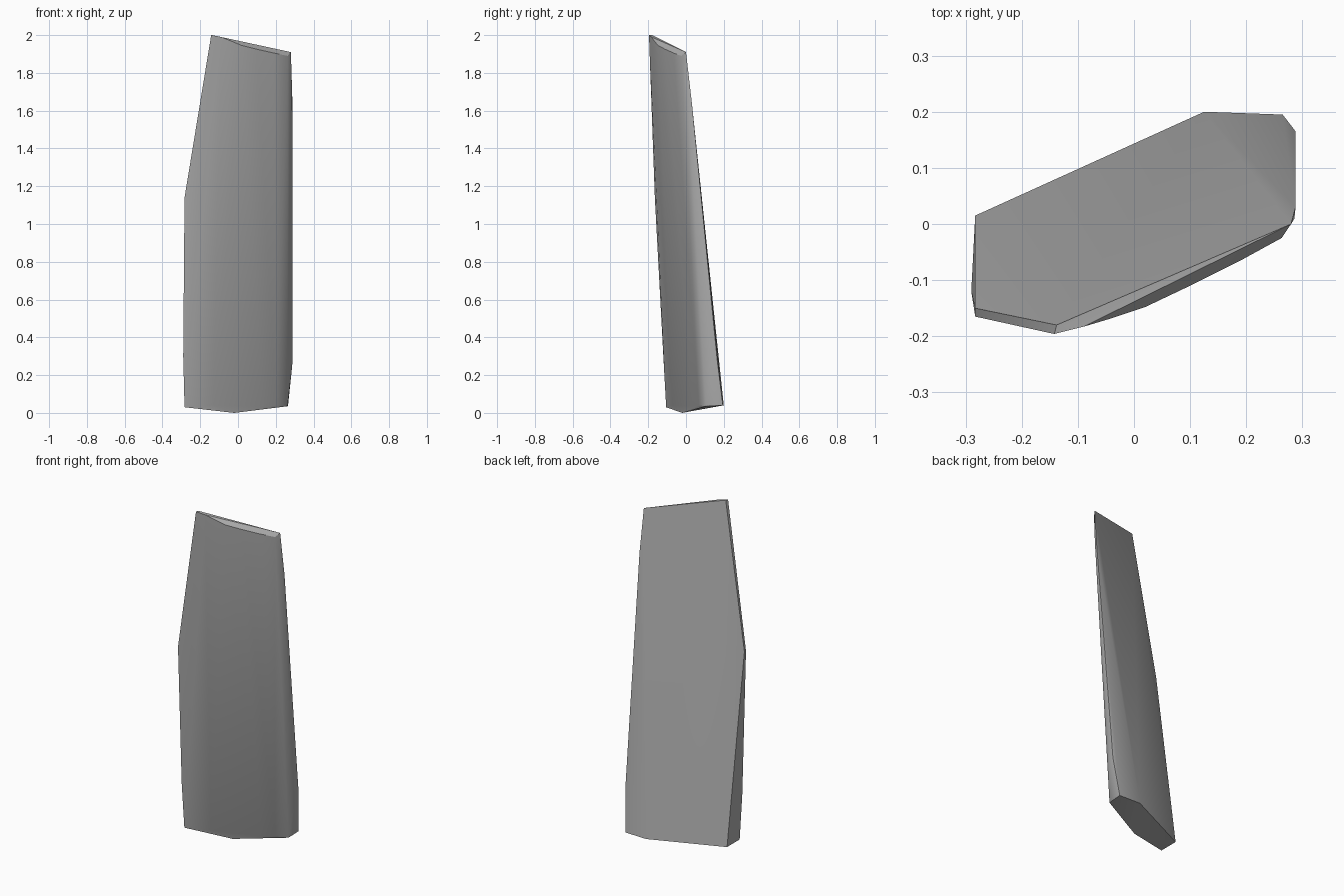
import bpy, bmesh, math

cube = bpy.data.objects.get("Cube")
if cube:
    bpy.data.objects.remove(cube, do_unlink=True)

# Single plain grey
stone = bpy.data.materials.new("stone_grey")
stone.use_nodes = True
grey = (0.42, 0.42, 0.42, 1)
stone.diffuse_color = grey
bsdf = next(n for n in stone.node_tree.nodes if n.type == 'BSDF_PRINCIPLED')
bsdf.inputs["Base Color"].default_value = grey

# Flat leaning back with a clipped upper corner
back = [(-0.283, 0.015, 0.03), (0.125, 0.20, 0.04), (0.265, 0.195, 0.04),
        (0.28, 0.0, 1.91), (-0.138, -0.18, 2.0), (-0.283, -0.15, 1.14)]
# Rounded front, along its lower and upper rims
front_bottom = [(-0.283, -0.105, 0.03), (-0.13, -0.072, 0.04), (-0.02, -0.02, 0.0),
                (0.13, 0.035, 0.035), (0.20, 0.068, 0.04), (0.262, 0.105, 0.035)]
front_top = [(-0.142, -0.196, 2.0), (-0.09, -0.183, 1.99), (-0.04, -0.168, 1.97),
             (0.02, -0.148, 1.945), (0.10, -0.11, 1.925), (0.19, -0.065, 1.905),
             (0.263, -0.025, 1.89)]
# Narrow side edges
left_edge = [(-0.283, -0.165, 1.14), (-0.29, -0.12, 0.30)]
right_edge = [(0.288, 0.165, 0.28), (0.287, 0.135, 0.25),
              (0.288, 0.03, 1.65), (0.286, 0.01, 1.70)]

# Wrap the rims into one convex slab
bm = bmesh.new()
for co in back + front_bottom + front_top + left_edge + right_edge:
    bm.verts.new(co)
hull = bmesh.ops.convex_hull(bm, input=bm.verts[:])
loose = [v for v in bm.verts if not v.link_faces]
bmesh.ops.delete(bm, geom=loose, context='VERTS')
bmesh.ops.dissolve_limit(bm, angle_limit=math.radians(1),
                         verts=bm.verts[:], edges=bm.edges[:])
bmesh.ops.recalc_face_normals(bm, faces=bm.faces[:])

mesh = bpy.data.meshes.new("stone_slab")
bm.to_mesh(mesh)
bm.free()
mesh.materials.append(stone)
slab = bpy.data.objects.new("stone_slab", mesh)
bpy.context.collection.objects.link(slab)

# Smooth rounding with crisp rims
bpy.ops.object.select_all(action='DESELECT')
slab.select_set(True)
bpy.context.view_layer.objects.active = slab
bpy.ops.object.shade_smooth_by_angle(angle=math.radians(30))
